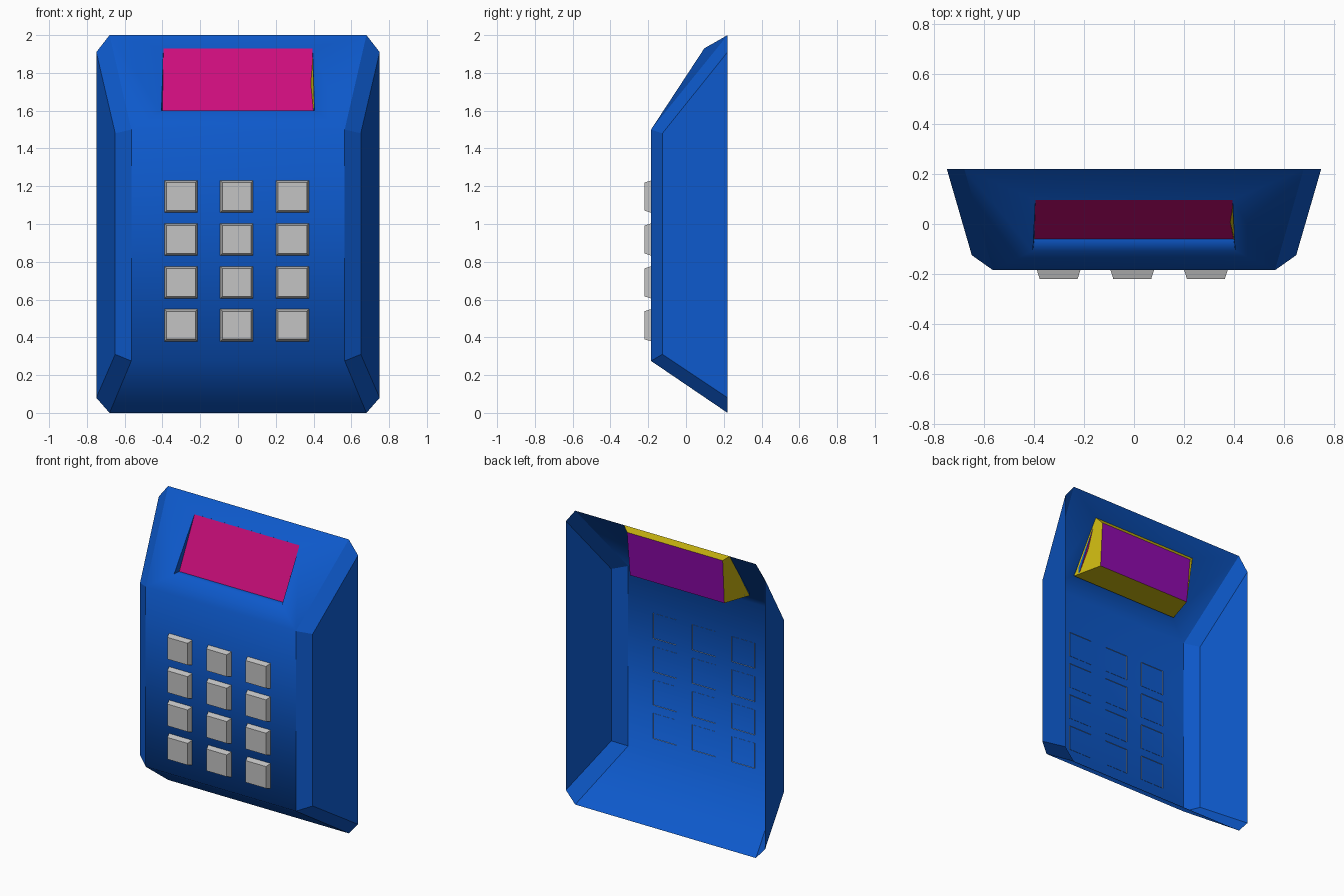
import bpy, bmesh

cube = bpy.data.objects.get("Cube")
if cube:
    bpy.data.objects.remove(cube, do_unlink=True)


def material(name, rgb):
    m = bpy.data.materials.new(name)
    m.use_nodes = True
    m.diffuse_color = (*rgb, 1)
    node = next(n for n in m.node_tree.nodes if n.type == 'BSDF_PRINCIPLED')
    node.inputs["Base Color"].default_value = (*rgb, 1)
    node.inputs["Roughness"].default_value = 0.6
    return m


BLUE = material("case_blue", (0.004, 0.1, 0.6))
GREY = material("key_grey", (0.55, 0.55, 0.55))
MAGENTA = material("screen_magenta", (0.6, 0.004, 0.2))
YELLOW = material("housing_yellow", (0.58, 0.46, 0.005))
PURPLE = material("housing_purple", (0.28, 0.003, 0.42))


def build(name, points, faces, mats, smooth=False, sharp=None, mat_rule=None):
    """Mesh from named points; 'r' names are mirrored to 'l' names."""
    bm = bmesh.new()
    verts = {}
    for key, (x, y, z) in points.items():
        verts[key + "r"] = bm.verts.new((x, y, z))
        verts[key + "l"] = bm.verts.new((-x, y, z))
    for face in faces:
        keys = face.split()
        bm.faces.new([verts[k] for k in keys])
        # faces wholly on one side get a mirrored twin
        if all(k.endswith("r") for k in keys):
            bm.faces.new([verts[k[:-1] + "l"] for k in reversed(keys)])
    bmesh.ops.recalc_face_normals(bm, faces=bm.faces)
    for f in bm.faces:
        f.smooth = smooth
        if mat_rule:
            f.material_index = mat_rule(f)
    if sharp:
        for e in bm.edges:
            e.smooth = not sharp(e)
    mesh = bpy.data.meshes.new(name)
    bm.to_mesh(mesh)
    bm.free()
    for m in mats:
        mesh.materials.append(m)
    obj = bpy.data.objects.new(name, mesh)
    bpy.context.collection.objects.link(obj)
    return obj


# Open-backed case: front plate, chamfers, slopes and the screen opening
case_points = {
    "plate_low_": (0.565, -0.185, 0.275), "plate_top_": (0.565, -0.185, 1.5),
    "bevel_low_": (0.65, -0.125, 0.31), "bevel_top_": (0.65, -0.125, 1.48),
    "end_low_": (0.68, 0.22, 0), "end_top_": (0.68, 0.22, 2),
    "side_low_": (0.75, 0.22, 0.08), "side_top_": (0.75, 0.22, 1.91),
    "hole_low_": (0.405, -0.108, 1.6), "hole_top_": (0.395, 0.097, 1.93),
    "lip_": (0.4, -0.06, 1.6),
}
case_faces = [
    "plate_low_l plate_low_r plate_top_r plate_top_l",
    "plate_low_r bevel_low_r bevel_top_r plate_top_r",
    "bevel_low_r side_low_r side_top_r bevel_top_r",
    "plate_low_r end_low_r side_low_r bevel_low_r",
    "plate_top_r bevel_top_r side_top_r end_top_r",
    "plate_low_l end_low_l end_low_r plate_low_r",
    "plate_top_l plate_top_r hole_low_r hole_low_l",
    "plate_top_r end_top_r hole_top_r hole_low_r",
    "hole_top_l hole_top_r end_top_r end_top_l",
    "hole_low_l hole_low_r lip_r lip_l",
    "hole_low_r hole_top_r lip_r",
]


def ridge(edge):
    a, b = edge.verts
    on_ridge = a.co.x * b.co.x > 0 and min(abs(a.co.x), abs(b.co.x)) > 0.5
    return on_ridge or edge.calc_face_angle(0) > 1.1


build("case", case_points, case_faces, [BLUE], True, ridge)

# Tilted screen inside the opening
build("screen", {"low_": (0.4, -0.06, 1.6), "top_": (0.395, 0.097, 1.93)},
      ["low_l low_r top_r top_l"], [MAGENTA])

# Tapered housing behind the screen: yellow walls, purple back
build("screen_housing", {
    "low_": (0.41, -0.1, 1.592), "top_": (0.398, 0.1, 1.932),
    "back_low_": (0.355, 0.095, 1.6), "back_top_": (0.36, 0.12, 1.9)},
    ["low_l low_r back_low_r back_low_l",
     "top_l top_r back_top_r back_top_l",
     "low_r top_r back_top_r back_low_r",
     "back_low_l back_low_r back_top_r back_top_l"],
    [YELLOW, PURPLE],
    mat_rule=lambda f: int(f.calc_center_median().y > 0.105
                           and abs(f.normal.y) > 0.9))

# Keypad: hollow tapered keys whose base rims poke through the plate
for row in range(4):
    for col in range(3):
        key = build(f"key_{row + 1}_{col + 1}", {
            "base_low_": (0.088, -0.182, -0.086), "base_top_": (0.088, -0.182, 0.086),
            "cap_low_": (0.076, -0.22, -0.074), "cap_top_": (0.076, -0.22, 0.074)},
            ["cap_low_l cap_low_r cap_top_r cap_top_l",
             "base_low_l base_low_r cap_low_r cap_low_l",
             "base_top_l base_top_r cap_top_r cap_top_l",
             "base_low_r base_top_r cap_top_r cap_low_r"], [GREY])
        key.location = (-0.302 + 0.295 * col, 0, 1.145 - 0.227 * row)
